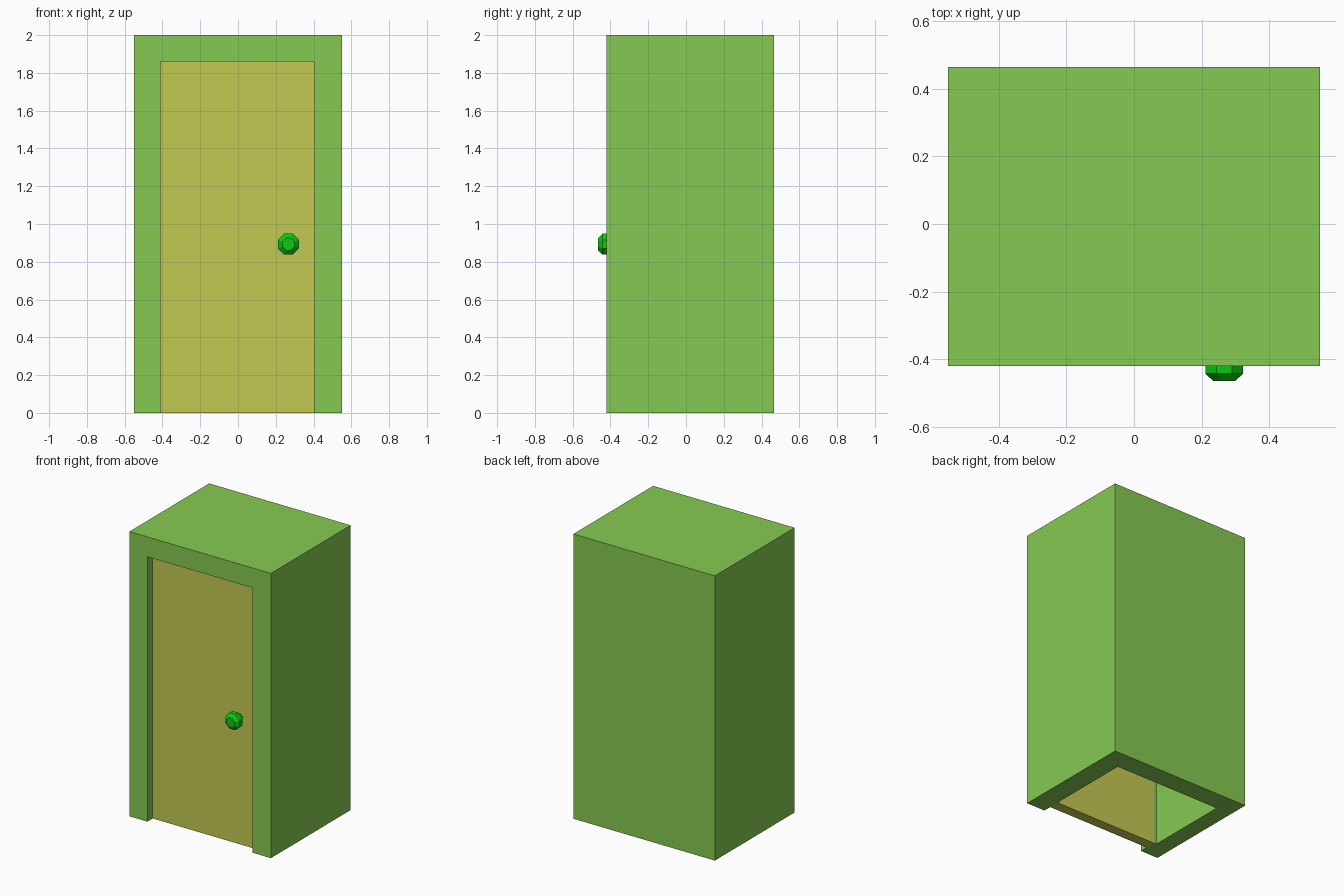
import bpy, bmesh, math
from mathutils import Vector, Matrix

cube = bpy.data.objects.get("Cube")
if cube:
    bpy.data.objects.remove(cube, do_unlink=True)


def material(name, rgb):
    mat = bpy.data.materials.new(name)
    mat.use_nodes = True
    mat.diffuse_color = (*rgb, 1)
    mat.node_tree.nodes["Principled BSDF"].inputs["Base Color"].default_value = (*rgb, 1)
    return mat


def add_object(name, bm, mat):
    bmesh.ops.recalc_face_normals(bm, faces=bm.faces)
    mesh = bpy.data.meshes.new(name)
    bm.to_mesh(mesh)
    bm.free()
    mesh.materials.append(mat)
    obj = bpy.data.objects.new(name, mesh)
    bpy.context.collection.objects.link(obj)
    return obj


def box(name, low, high, mat):
    low, high = Vector(low), Vector(high)
    bm = bmesh.new()
    place = Matrix.Translation((low + high) / 2) @ Matrix.Diagonal((*(high - low), 1))
    bmesh.ops.create_cube(bm, size=1, matrix=place)
    return add_object(name, bm, mat)


def cut(target, cutter):
    cutter.hide_render = True
    mod = target.modifiers.new("cut", "BOOLEAN")
    mod.operation = "DIFFERENCE"
    mod.solver = "EXACT"
    mod.object = cutter
    bpy.context.view_layer.objects.active = target
    bpy.ops.object.modifier_apply(modifier=mod.name)
    bpy.data.objects.remove(cutter, do_unlink=True)


light_green = material("light green", (0.238, 0.592, 0.084))
olive_yellow = material("olive yellow", (0.546, 0.592, 0.084))
bright_green = material("bright green", (0.004, 0.58, 0.005))

# Hollow cabinet, open underneath, with a doorway in the front wall
cabinet = box("cabinet", (-0.55, -0.42, 0), (0.55, 0.465, 2), light_green)
cut(cabinet, box("room_cutter", (-0.43, -0.285, -0.1), (0.405, 0.32, 1.86), light_green))
cut(cabinet, box("doorway_cutter", (-0.41, -0.5, -0.1), (0.405, -0.2, 1.86), light_green))

# Recessed door panel
box("door", (-0.41, -0.362, 0), (0.405, -0.288, 1.86), olive_yellow)

# Eight-sided knob turned around the y axis, with a short stem into the door
profile = [(0, -0.465), (0.035, -0.465), (0.06, -0.443), (0.06, -0.41),
           (0.035, -0.388), (0.025, -0.388), (0.025, -0.355)]
centre = Vector((0.267, 0, 0.893))
start = Matrix.Rotation(math.radians(22.5), 3, "Y")
bm = bmesh.new()
verts = [bm.verts.new(centre + start @ Vector((r, y, 0))) for r, y in profile]
edges = [bm.edges.new(pair) for pair in zip(verts, verts[1:])]
bmesh.ops.spin(bm, geom=verts + edges, cent=centre, axis=(0, 1, 0),
               angle=math.tau, steps=8)
bmesh.ops.remove_doubles(bm, verts=bm.verts, dist=0.0005)
add_object("knob", bm, bright_green)
